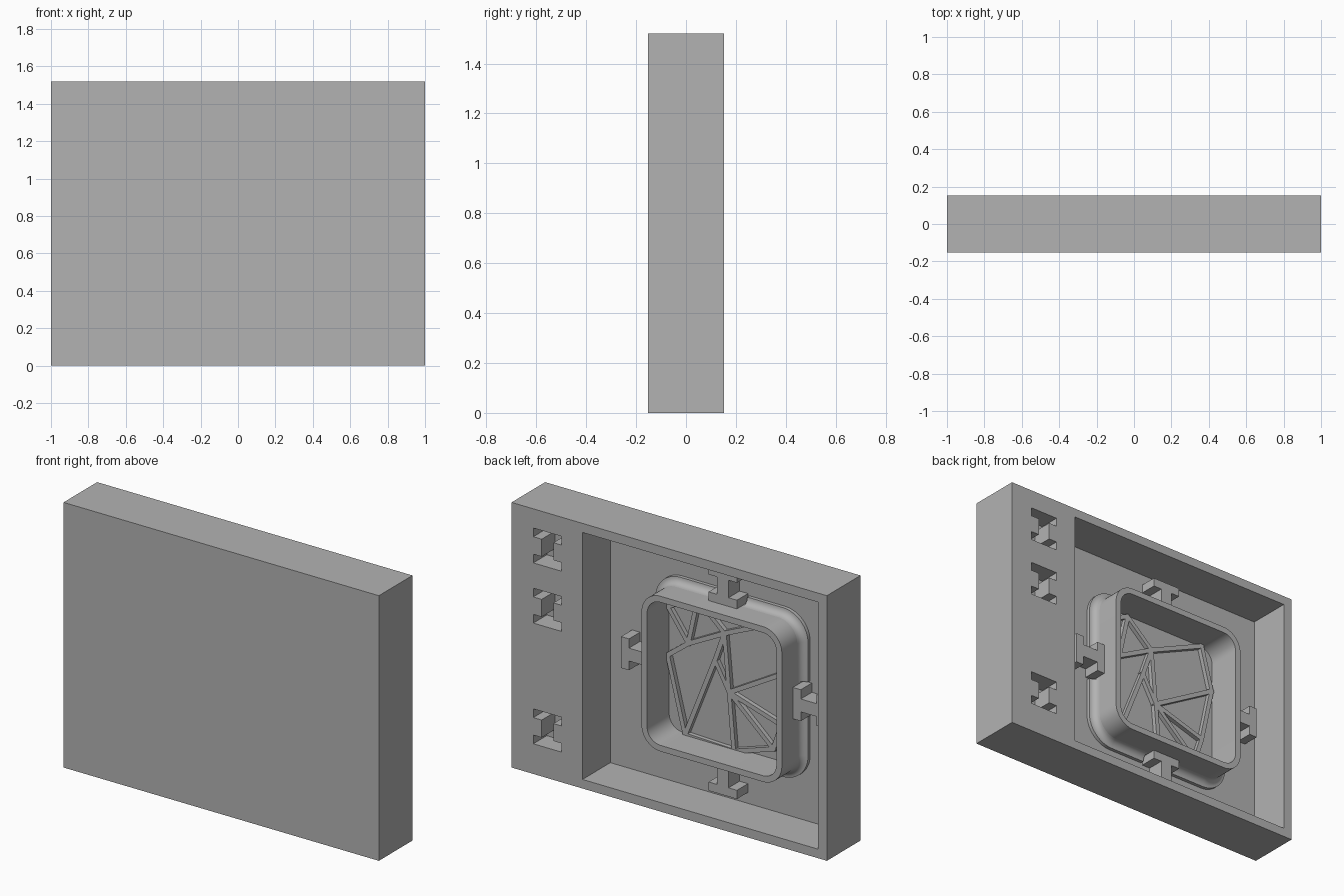
import bpy
import bmesh
import math
from mathutils import Matrix, Vector

if "Cube" in bpy.data.objects:
    bpy.data.objects.remove(bpy.data.objects["Cube"])

grey = bpy.data.materials.new("plain grey")
grey.use_nodes = True
grey.diffuse_color = (0.45, 0.45, 0.45, 1)
grey.node_tree.nodes["Principled BSDF"].inputs["Base Color"].default_value = (0.45, 0.45, 0.45, 1)

HALF_Y = 0.152
HEIGHT = 1.52
FLOOR = -0.1
CX, CZ = -0.233, 0.76      # centre of the ring
WALL = 0.445               # half width of the ring


def finish(bm, name):
    bmesh.ops.recalc_face_normals(bm, faces=bm.faces)
    mesh = bpy.data.meshes.new(name)
    bm.to_mesh(mesh)
    bm.free()
    mesh.materials.append(grey)
    obj = bpy.data.objects.new(name, mesh)
    bpy.context.collection.objects.link(obj)
    return obj


def box(name, x, y, z):
    bm = bmesh.new()
    bmesh.ops.create_cube(bm, size=1)
    for v in bm.verts:
        v.co = Vector([(lo + hi) / 2 + c * (hi - lo) for c, (lo, hi) in zip(v.co, (x, y, z))])
    return finish(bm, name)


def prism(name, outline, y0, y1):
    """Extrude an (x, z) outline along y."""
    bm = bmesh.new()
    face = bm.faces.new([bm.verts.new((x, y0, z)) for x, z in outline])
    new = bmesh.ops.extrude_face_region(bm, geom=[face])["geom"]
    bmesh.ops.translate(bm, vec=(0, y1 - y0, 0), verts=[g for g in new if isinstance(g, bmesh.types.BMVert)])
    return finish(bm, name)


def cut(obj, cutter):
    mod = obj.modifiers.new("cut", 'BOOLEAN')
    mod.operation = 'DIFFERENCE'
    mod.solver = 'EXACT'
    mod.object = cutter
    bpy.context.view_layer.objects.active = obj
    bpy.ops.object.modifier_apply(modifier=mod.name)
    bpy.data.objects.remove(cutter)


def i_shape(cx, cz, angle=0):
    """I outline with its two bars at the ends of the local z axis."""
    bar, web, end, neck = 0.09, 0.037, 0.1, 0.05
    quarter = [(web, neck), (bar, neck), (bar, end)]
    pts = quarter + [(-x, z) for x, z in reversed(quarter)]
    pts += [(-x, -z) for x, z in pts]
    turn = Matrix.Rotation(angle, 2)
    return [(cx + p.x, cz + p.y) for p in (turn @ Vector(q) for q in pts)]


def sweep(name, profile, half, radius, steps=12):
    """Sweep a closed (offset, y) profile round a rounded square."""
    bm = bmesh.new()
    rings = []
    for corner in range(4):
        mid = math.pi / 4 + corner * math.pi / 2
        sx, sz = math.copysign(1, math.cos(mid)), math.copysign(1, math.sin(mid))
        for i in range(steps + 1):
            a = (corner + i / steps) * math.pi / 2
            rings.append([bm.verts.new((CX + sx * (half - radius) + (radius + o) * math.cos(a), y,
                                        CZ + sz * (half - radius) + (radius + o) * math.sin(a)))
                          for o, y in profile])
    n = len(profile)
    for k, ring in enumerate(rings):
        nxt = rings[(k + 1) % len(rings)]
        for j in range(n):
            bm.faces.new((ring[j], nxt[j], nxt[(j + 1) % n], ring[(j + 1) % n]))
    return finish(bm, name)


def smooth(obj):
    bpy.ops.object.select_all(action='DESELECT')
    obj.select_set(True)
    bpy.context.view_layer.objects.active = obj
    bpy.ops.object.shade_smooth_by_angle(angle=math.radians(30))


# Block with a deep recess and three I-shaped sockets in the back
block = box("block", (-1, 1), (-HALF_Y, HALF_Y), (0, HEIGHT))
cut(block, box("recess_cutter", (-0.945, 0.55), (FLOOR, 0.3), (0.052, HEIGHT - 0.052)))
for z in (1.31, 0.965, 0.273):
    cut(block, prism("socket_cutter", i_shape(0.772, z), 0.03, 0.3))

# Rounded square wall standing on the recess floor
wall = sweep("ring_wall", [(-0.035, FLOOR - 0.01), (0, FLOOR - 0.01), (0, 0.1), (-0.035, 0.1)], WALL, 0.12)
smooth(wall)

# Stepped fillet round the foot of the wall, open at each connector
arc = [(0.04 - 0.04 * math.sin(a), FLOOR + 0.06 - 0.04 * math.cos(a))
       for a in (i * math.pi / 12 for i in range(7))]
foot = sweep("ring_foot", [(-0.01, FLOOR - 0.01), (0.04, FLOOR - 0.01)]
             + arc + [(-0.01, FLOOR + 0.06)], WALL, 0.12)
reach = WALL + 0.1
for dx, dz in ((1, 0), (-1, 0), (0, 1), (0, -1)):
    sx = sorted((dx * (WALL - 0.005), dx * reach)) if dx else (-0.1, 0.1)
    sz = sorted((dz * (WALL - 0.005), dz * reach)) if dz else (-0.1, 0.1)
    cut(foot, box("foot_cutter", [CX + v for v in sx], (-0.2, 0.1), [CZ + v for v in sz]))
smooth(foot)

# Four I-shaped connectors round the ring
for side, dx, dz in (("left", 1, 0), ("right", -1, 0), ("top", 0, 1), ("bottom", 0, -1)):
    d = WALL + 0.1
    prism(side + "_connector", i_shape(CX + dx * d, CZ + dz * d, math.pi / 2 if dx else 0),
          FLOOR - 0.01, 0.0)

# Low truss of ribs on the floor inside the ring
nodes = {
    "a": (0.17, 1.06), "b": (0.04, 0.88), "c": (0.17, 0.78), "d": (-0.02, 1.15),
    "e": (-0.19, 1.0), "f": (-0.55, 1.16), "g": (-0.62, 0.9), "h": (-0.22, 0.67),
    "i": (-0.13, 0.83), "j": (0.06, 0.35), "k": (-0.25, 0.34), "l": (-0.55, 0.57),
    "m": (-0.5, 0.42),
}
for n, pair in enumerate("ab cb be ad db de ef fg eh hg ei ij ih jk hk hl gl hm km lm cj".split()):
    p, q = (Vector(nodes[c]) for c in pair)
    along = (q - p).normalized()
    side = Vector((-along.y, along.x)) * 0.013
    p, q = p - along * 0.01, q + along * 0.01
    prism("floor_rib_%d" % (n + 1), [p + side, q + side, q - side, p - side], FLOOR - 0.01, FLOOR + 0.025)
